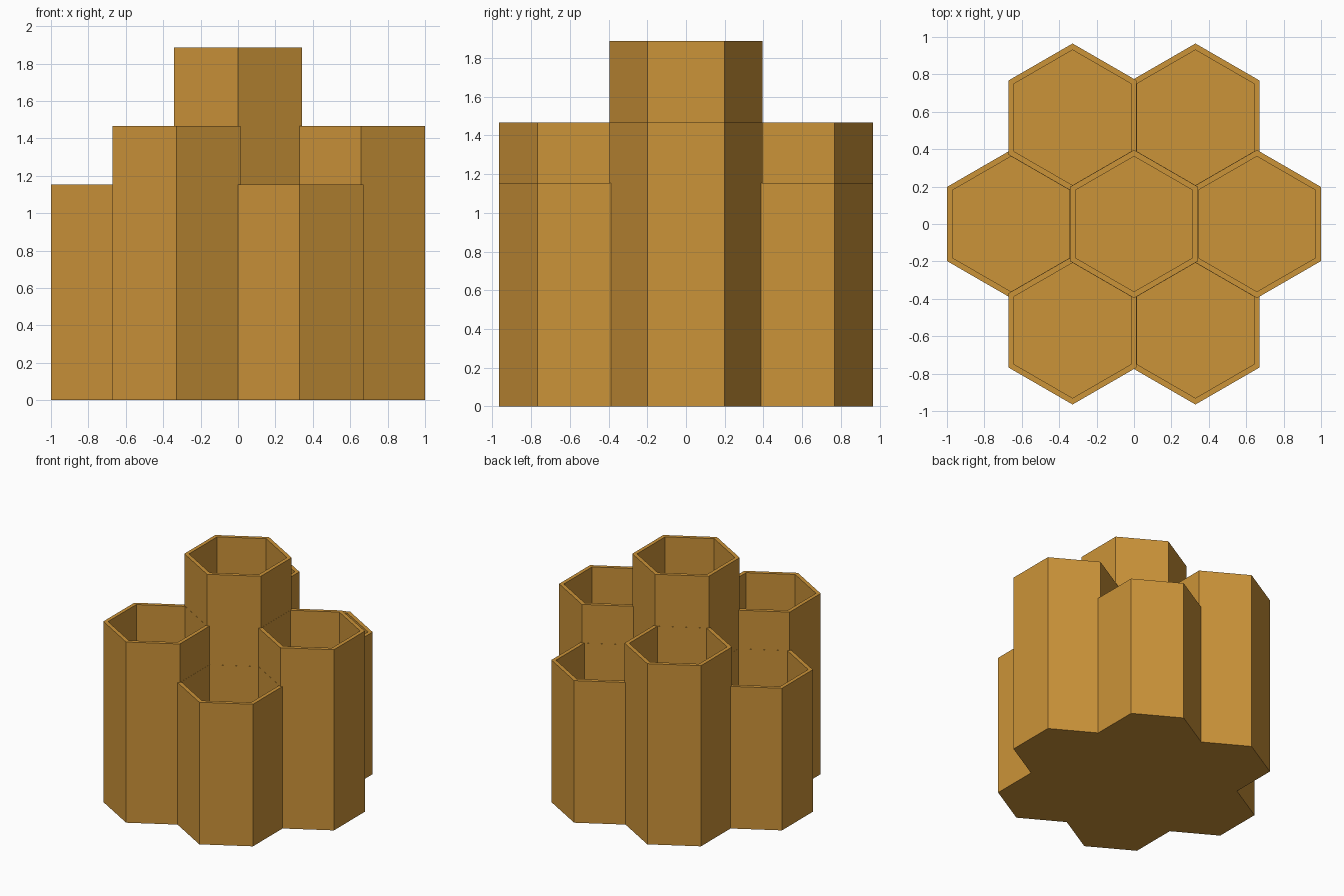
import bpy, bmesh, math

if "Cube" in bpy.data.objects:
    bpy.data.objects.remove(bpy.data.objects["Cube"])

PITCH = 0.657      # distance between neighbouring cells
OUTER = 0.343      # centre to outer flat
INNER = 0.313      # centre to inner flat
FLOOR = 0.04
TALL, MID, LOW = 1.886, 1.466, 1.153

honey = bpy.data.materials.new("honey_gold")
honey.diffuse_color = (0.60, 0.292, 0.040, 1)
honey.use_nodes = True
honey.node_tree.nodes["Principled BSDF"].inputs["Base Color"].default_value = honey.diffuse_color


def hex_ring(bm, apothem, z):
    r = apothem / math.cos(math.pi / 6)
    return [bm.verts.new((r * math.cos(math.radians(30 + 60 * i)),
                          r * math.sin(math.radians(30 + 60 * i)), z)) for i in range(6)]


def hex_cup(name, x, y, height):
    """Open-topped hexagonal tube with a floor."""
    bm = bmesh.new()
    rings = [hex_ring(bm, OUTER, 0), hex_ring(bm, OUTER, height),
             hex_ring(bm, INNER, height), hex_ring(bm, INNER, FLOOR)]
    # outer wall, rim, inner wall
    for a, b in zip(rings, rings[1:]):
        for i in range(6):
            j = (i + 1) % 6
            bm.faces.new((a[i], a[j], b[j], b[i]))
    bm.faces.new(rings[0][::-1])   # underside
    bm.faces.new(rings[3])         # inside floor
    bmesh.ops.recalc_face_normals(bm, faces=bm.faces)
    mesh = bpy.data.meshes.new(name)
    bm.to_mesh(mesh)
    bm.free()
    mesh.materials.append(honey)
    obj = bpy.data.objects.new(name, mesh)
    obj.location = (x, y, 0)
    bpy.context.collection.objects.link(obj)


# Central tall cell, then six around it with alternating heights
hex_cup("centre_cell", 0, 0, TALL)
names = ["right", "back_right", "back_left", "left", "front_left", "front_right"]
for k, side in enumerate(names):
    a = math.radians(60 * k)
    hex_cup(side + "_cell", PITCH * math.cos(a), PITCH * math.sin(a), LOW if k % 2 else MID)
